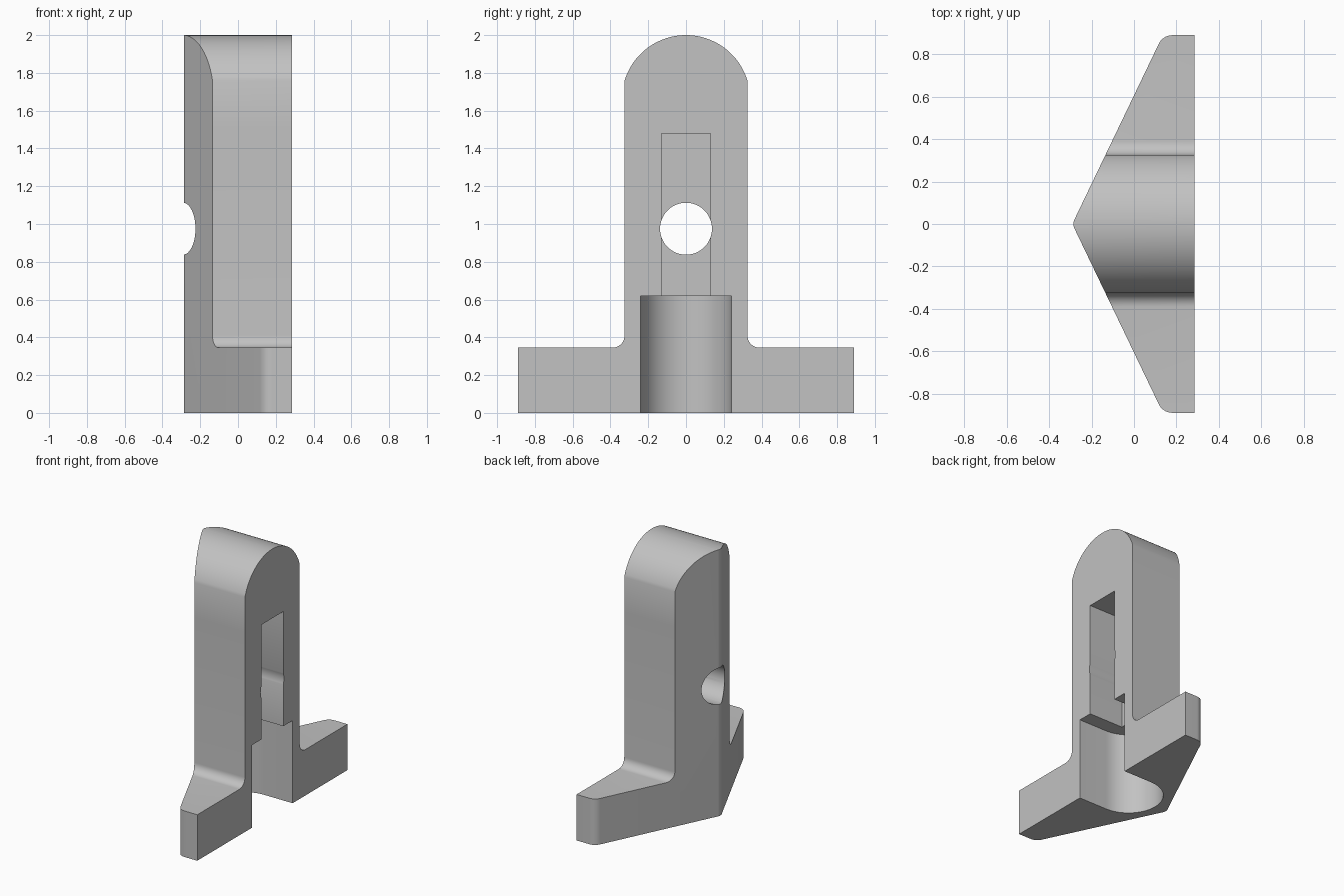
import bpy, bmesh
from math import cos, sin, pi, atan2, hypot, tan
from mathutils import Vector

cube = bpy.data.objects.get("Cube")
if cube:
    bpy.data.objects.remove(cube, do_unlink=True)

grey = bpy.data.materials.new("plain grey")
grey.use_nodes = True
grey.diffuse_color = (0.54, 0.54, 0.54, 1)
grey.node_tree.nodes["Principled BSDF"].inputs["Base Color"].default_value = grey.diffuse_color


def rounded(corners, steps=10):
    """Outline from (u, v, radius) corners, with each radius filleted."""
    out = []
    for i, (u, v, r) in enumerate(corners):
        p = Vector((u, v))
        if r == 0:
            out.append(p)
            continue
        a = (Vector(corners[i - 1][:2]) - p).normalized()
        b = (Vector(corners[(i + 1) % len(corners)][:2]) - p).normalized()
        half = a.angle(b) / 2
        centre = p + (a + b).normalized() * (r / sin(half))
        start = p + a * (r / tan(half)) - centre
        end = p + b * (r / tan(half)) - centre
        t0 = atan2(start.y, start.x)
        sweep = (atan2(end.y, end.x) - t0 + pi) % (2 * pi) - pi
        for k in range(steps + 1):
            t = t0 + sweep * k / steps
            out.append(centre + Vector((cos(t), sin(t))) * r)
    return out


def arc(cu, cv, r, t0, t1, steps):
    return [Vector((cu + r * cos(t0 + (t1 - t0) * k / steps),
                    cv + r * sin(t0 + (t1 - t0) * k / steps))) for k in range(steps + 1)]


def prism(name, outline, axis, low, high):
    """Extrude an outline: along z it lies in x, y; along x it lies in y, z."""
    bm = bmesh.new()
    place = (lambda p: (p[0], p[1], low)) if axis == "z" else (lambda p: (low, p[0], p[1]))
    face = bm.faces.new([bm.verts.new(place(p)) for p in outline])
    top = bmesh.ops.extrude_face_region(bm, geom=[face])["geom"]
    shift = Vector((0, 0, high - low)) if axis == "z" else Vector((high - low, 0, 0))
    bmesh.ops.translate(bm, vec=shift, verts=[g for g in top if isinstance(g, bmesh.types.BMVert)])
    bmesh.ops.recalc_face_normals(bm, faces=bm.faces)
    mesh = bpy.data.meshes.new(name)
    bm.to_mesh(mesh)
    bm.free()
    mesh.materials.append(grey)
    obj = bpy.data.objects.new(name, mesh)
    bpy.context.collection.objects.link(obj)
    return obj


def combine(body, cutter, operation):
    """Apply a boolean and remove its cutter."""
    cutter.hide_render = True
    mod = body.modifiers.new(cutter.name, "BOOLEAN")
    mod.operation, mod.object, mod.solver = operation, cutter, "EXACT"
    bpy.context.view_layer.objects.active = body
    bpy.ops.object.modifier_apply(modifier=mod.name)
    bpy.data.objects.remove(cutter, do_unlink=True)


# Wedge-shaped plan with rounded tip and wing corners
FACE, WING, TIP = 0.285, 0.89, -0.291
wing_x = TIP + 0.48 * WING
plan = rounded([(FACE, -WING, 0), (FACE, WING, 0), (wing_x, WING, 0.07),
                (TIP, 0, 0.05), (wing_x, -WING, 0.07)])
body = prism("wedge_bracket", plan, "z", -0.1, 2.1)

# Upright with domed top on a wide foot
SIDE, SHOULDER, RADIUS = 0.325, 0.345, 0.34
lift = (RADIUS ** 2 - SIDE ** 2) ** 0.5
t = atan2(lift, SIDE)
foot = rounded([(-SIDE, 1.5, 0), (-SIDE, SHOULDER, 0.065), (-1, SHOULDER, 0), (-1, 0, 0),
                (1, 0, 0), (1, SHOULDER, 0), (SIDE, SHOULDER, 0.065), (SIDE, 1.5, 0)])
dome = arc(0, 2 - RADIUS, RADIUS, t, pi - t, 40)
# The dome meets the sides a little above its centre
dome = [Vector((p.x, 1.76 + (p.y - dome[0].y) * 0.24 / (RADIUS - lift)))
        for p in dome]
combine(body, prism("front_profile", foot + dome, "x", -1, 1), "INTERSECT")

# Round-backed pocket in the foot
POCKET, DEEP = 0.24, 0.05
pocket = [(0.5, -POCKET), (0.5, POCKET)] + arc(DEEP, 0, POCKET, pi / 2, 3 * pi / 2, 32)
combine(body, prism("foot_pocket", pocket, "z", -0.2, 0.62), "DIFFERENCE")

# Slot above the pocket
slot = [(-0.13, 0.5), (0.13, 0.5), (0.13, 1.48), (-0.13, 1.48)]
combine(body, prism("slot", slot, "x", 0.0, 0.5), "DIFFERENCE")

# Round hole from the slot through the tip
combine(body, prism("hole", arc(0, 0.975, 0.1375, 0, 2 * pi, 48)[:-1], "x", -0.6, 0.6), "DIFFERENCE")

# Smooth curves, crisp edges
bpy.ops.object.select_all(action="DESELECT")
body.select_set(True)
bpy.context.view_layer.objects.active = body
bpy.ops.object.shade_smooth_by_angle(angle=pi / 7)
